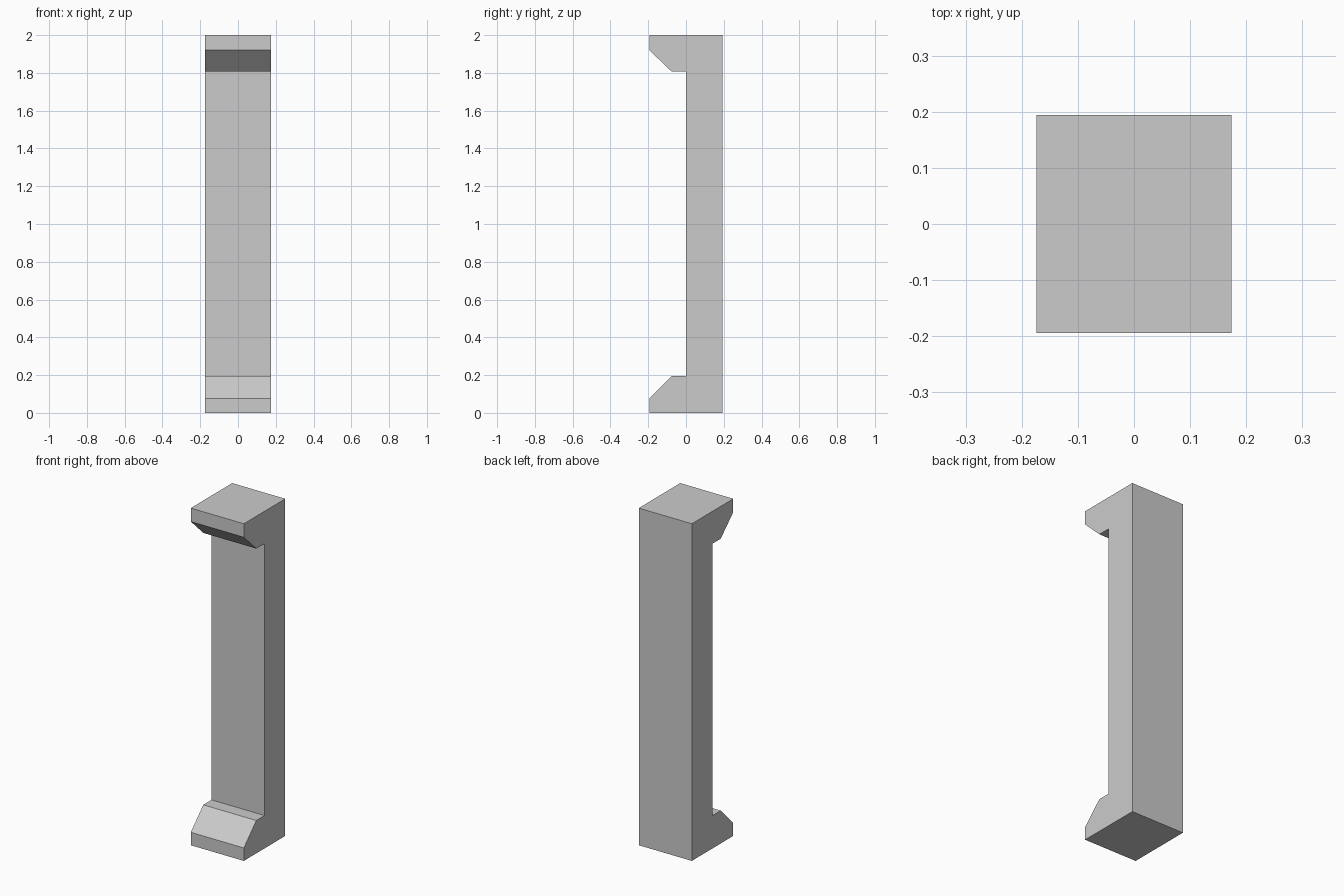
import bpy
import bmesh

cube = bpy.data.objects.get("Cube")
if cube:
    bpy.data.objects.remove(cube, do_unlink=True)

HALF_WIDTH = 0.174
DEPTH = 0.194
HEIGHT = 2.0

# Plain grey material
grey = bpy.data.materials.new("plain_grey")
grey.use_nodes = True
color = (0.6, 0.6, 0.6, 1)
grey.diffuse_color = color
grey.node_tree.nodes["Principled BSDF"].inputs["Base Color"].default_value = color

# Side profile (y, z): lower chamfered foot, mirrored in height for the upper one
foot = [(-DEPTH, 0), (-DEPTH, 0.077), (-0.077, 0.195), (0, 0.195)]
head = [(y, HEIGHT - z) for y, z in reversed(foot)]
# The upper lip is slightly shorter
head = [(y, z - 0.003 if 1.9 < z < HEIGHT else z + 0.003 if z < 1.9 else z) for y, z in head]
profile = foot + head + [(DEPTH, HEIGHT), (DEPTH, 0)]

# Bracket post: extrude the profile across the width
bm = bmesh.new()
side = bm.faces.new([bm.verts.new((-HALF_WIDTH, y, z)) for y, z in profile])
result = bmesh.ops.extrude_face_region(bm, geom=[side])
moved = [v for v in result["geom"] if isinstance(v, bmesh.types.BMVert)]
bmesh.ops.translate(bm, verts=moved, vec=(2 * HALF_WIDTH, 0, 0))
bmesh.ops.recalc_face_normals(bm, faces=bm.faces)

mesh = bpy.data.meshes.new("bracket_post")
bm.to_mesh(mesh)
bm.free()
mesh.materials.append(grey)
post = bpy.data.objects.new("bracket_post", mesh)
bpy.context.collection.objects.link(post)
